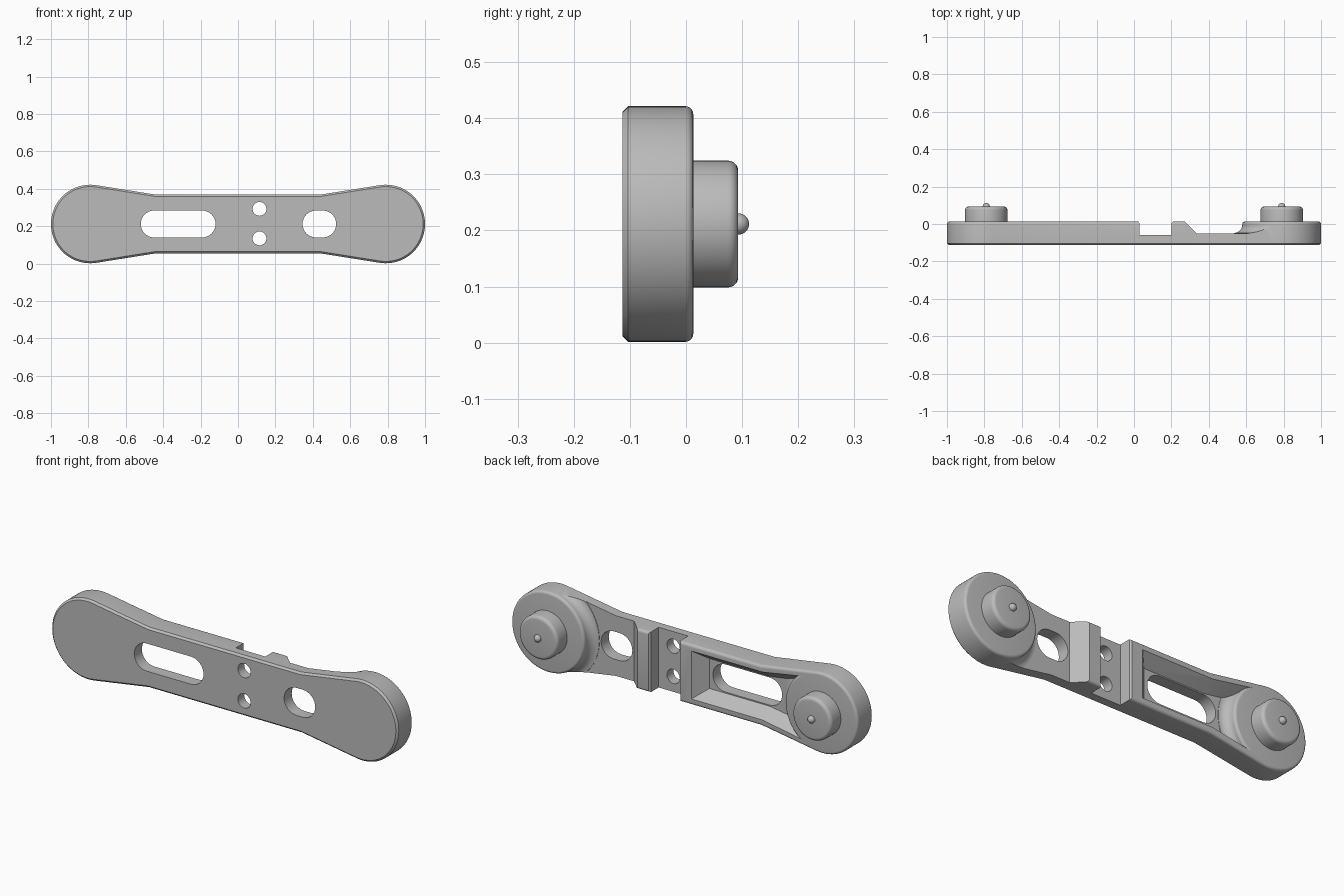
import bpy, bmesh
from math import sin, cos, pi, atan2, acos, hypot, radians

MID = 0.2115      # height of the long axis
END_X = 0.79      # centre of each rounded end
END_R = 0.21
WAIST_X, WAIST_H = 0.44, 0.157
BACK, FLOOR, FRONT = 0.013, -0.05, -0.113

if "Cube" in bpy.data.objects:
    bpy.data.objects.remove(bpy.data.objects["Cube"])

grey = bpy.data.materials.new("satin_grey")
grey.use_nodes = True
grey.diffuse_color = (0.5, 0.5, 0.5, 1)
grey.node_tree.nodes["Principled BSDF"].inputs["Base Color"].default_value = (0.5, 0.5, 0.5, 1)


def loft(name, rings):
    """Solid through matching rings of 3D points, capped at both ends."""
    bm = bmesh.new()
    loops = [[bm.verts.new(p) for p in ring] for ring in rings]
    n = len(loops[0])
    for a, b in zip(loops, loops[1:]):
        for i in range(n):
            j = (i + 1) % n
            bm.faces.new((a[i], a[j], b[j], b[i]))
    bm.faces.new(loops[0])
    bm.faces.new(loops[-1])
    bmesh.ops.recalc_face_normals(bm, faces=bm.faces)
    mesh = bpy.data.meshes.new(name)
    bm.to_mesh(mesh)
    bm.free()
    mesh.materials.append(grey)
    obj = bpy.data.objects.new(name, mesh)
    bpy.context.collection.objects.link(obj)
    return obj


def place(points, y):
    return [(x, y, z + MID) for x, z in points]


def circle(x, z, r, n=64):
    return [(x + r * cos(2 * pi * i / n), z + r * sin(2 * pi * i / n)) for i in range(n)]


def lathe(name, x, profile, n=64):
    return loft(name, [place(circle(x, 0, r, n), y) for r, y in profile])


def quarter(r, y, size, steps=5):
    """Rounded outer edge ending at radius r - size and depth y."""
    return [(r - size + size * cos(a), y - size + size * sin(a))
            for a in (pi / 2 * i / steps for i in range(steps + 1))]


def slot(name, x0, x1, r):
    pts = []
    for i in range(34):
        right = i < 17
        a = -pi / 2 + pi * (i if right else i - 1) / 16
        pts.append(((x1 - r if right else x0 + r) + r * cos(a), r * sin(a)))
    return loft(name, [place(pts, -0.2), place(pts, 0.1)])


def cut(target, tool):
    """Subtract the tool and remove it."""
    mod = target.modifiers.new("cut", 'BOOLEAN')
    mod.operation, mod.object, mod.solver = 'DIFFERENCE', tool, 'EXACT'
    tool.hide_render = True
    with bpy.context.temp_override(object=target, active_object=target):
        bpy.ops.object.modifier_apply(modifier=mod.name)
    bpy.data.objects.remove(tool)


def outline(inset):
    """Bar outline: two round ends joined by tangents to a straight waist."""
    r, h = END_R - inset, WAIST_H - inset
    dx = END_X - WAIST_X
    tangent = atan2(h, -dx) - acos(r / hypot(dx, h))
    arc = [(END_X + r * cos(a), r * sin(a))
           for a in (-tangent + 2 * tangent * i / 48 for i in range(49))]
    half = [(WAIST_X, -h)] + arc + [(WAIST_X, h)]
    return half + [(-x, -z) for x, z in half]


# Bar with a chamfered front edge and a rounded back edge
edge = 0.014
steps = [(FRONT, 0.01), (FRONT + 0.01, 0)]
steps += [(y, -r) for r, y in quarter(0, BACK, edge)]
body = loft("handle_body", [place(outline(i), y) for y, i in steps])


def end_disc(x):
    """Round end with a filleted foot, kept when the recesses are cut."""
    r, f, foot = END_R + 0.001, 0.045, FLOOR + 0.002
    profile = [(r + f, -0.09)]
    profile += [(r + f - f * sin(a), foot + f - f * cos(a))
                for a in (pi / 2 * i / 8 for i in range(9))]
    profile += quarter(r, BACK, edge)
    profile.append((r - edge, 0.08))
    return lathe("end_keep", x, profile, 96)


def prism(name, profile):
    return loft(name, [[(x, y, z) for x, y in profile] for z in (-0.1, 0.6)])


# Low floor with a sloped start, running up to the left end disc
low = prism("low_cutter", [(0.233, 0.05), (0.335, FLOOR), (0.75, FLOOR), (0.75, 0.05)])
cut(low, end_disc(END_X))
cut(body, low)

# Square notch across the bar
cut(body, prism("notch_cutter", [
    (0.03, -0.06), (0.03, 0.004), (0.021, 0.014), (0.021, 0.05),
    (0.209, 0.05), (0.209, 0.014), (0.2, 0.004), (0.2, -0.06)]))


# Pocket with sloped walls, running up to the right end disc
def pocket_ring(start, h, wide, y):
    top = [(start, h), (-0.45, h), (-0.72, wide)]
    return place(top + [(x, -z) for x, z in reversed(top)], y)


pocket = loft("pocket_cutter", [
    pocket_ring(-0.1, 0.078, 0.12, FLOOR),
    pocket_ring(-0.04, 0.125, 0.172, BACK),
    pocket_ring(-0.04, 0.125, 0.172, 0.05)])
cut(pocket, end_disc(-END_X))
cut(body, pocket)

# Through slots and screw holes
cut(body, slot("long_slot_cutter", -0.52, -0.12, 0.072))
cut(body, slot("short_slot_cutter", 0.345, 0.525, 0.072))
for z in (-0.077, 0.081):
    ring = circle(0.115, z, 0.037, 40)
    cut(body, loft("hole_cutter", [place(ring, -0.2), place(ring, 0.1)]))

# Round knobs with a domed pin at each end
parts = [body]
for side, x in (("left", END_X), ("right", -END_X)):
    parts.append(lathe(side + "_knob", x, [(0.113, 0.005)] + quarter(0.113, 0.093, 0.018)))
    dome = quarter(0.019, 0.1125, 0.019, 8)[:-1]
    parts.append(lathe(side + "_pin", x, [(0.019, 0.085)] + dome + [(0.001, 0.1125)], 24))

bpy.ops.object.select_all(action='DESELECT')
for part in parts:
    part.select_set(True)
bpy.context.view_layer.objects.active = body
bpy.ops.object.shade_smooth_by_angle(angle=radians(30))
